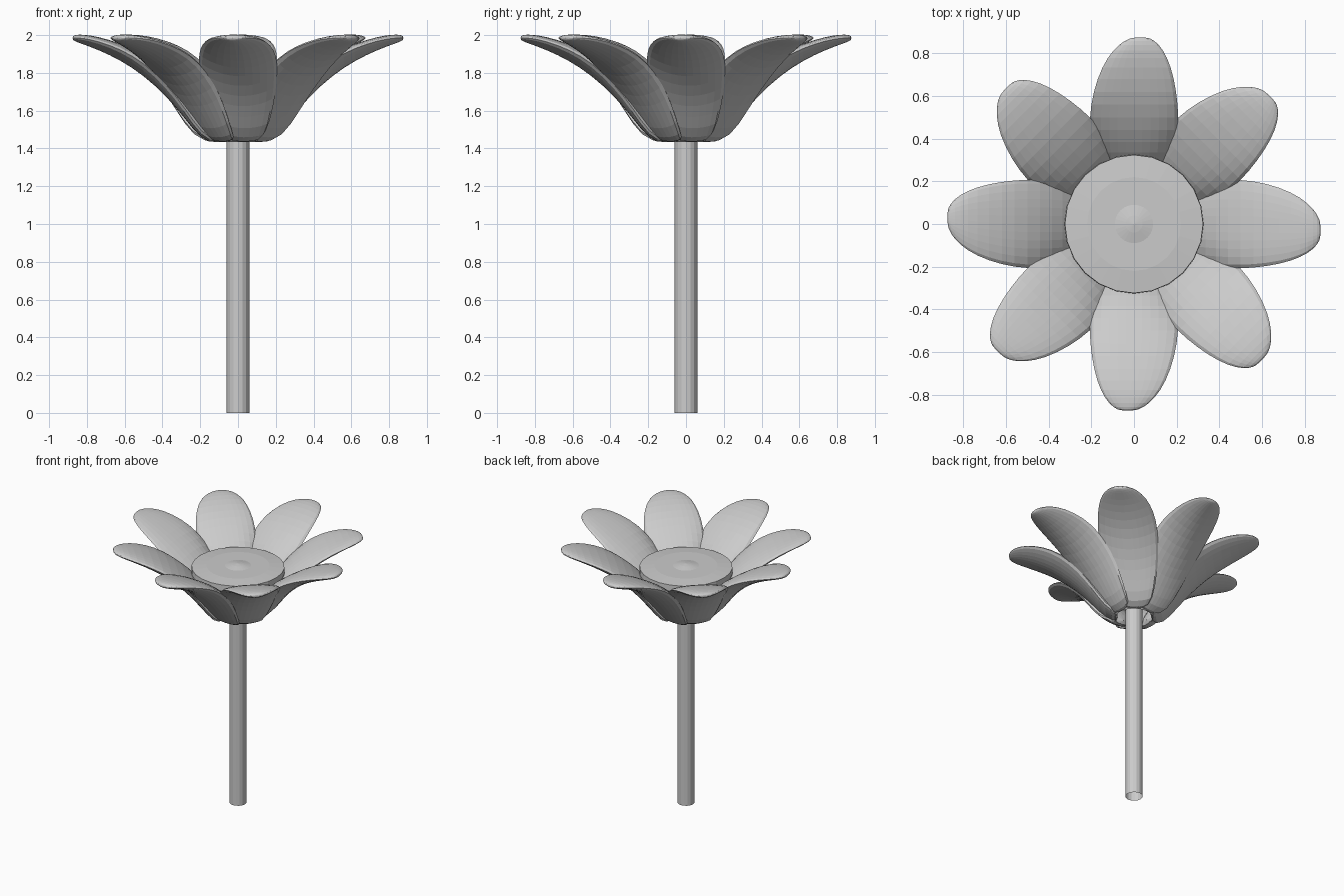
import bpy, bmesh, math

if "Cube" in bpy.data.objects:
    bpy.data.objects.remove(bpy.data.objects["Cube"])

def make_object(name, bm):
    bmesh.ops.recalc_face_normals(bm, faces=bm.faces[:])
    me = bpy.data.meshes.new(name)
    bm.to_mesh(me)
    bm.free()
    ob = bpy.data.objects.new(name, me)
    bpy.context.collection.objects.link(ob)
    return ob

def lathe(name, profile, sides):
    bm = bmesh.new()
    rings = []
    for r, z in profile:
        if r == 0:
            rings.append([bm.verts.new((0, 0, z))] * sides)
        else:
            rings.append([bm.verts.new((r * math.cos(2 * math.pi * i / sides),
                                        r * math.sin(2 * math.pi * i / sides), z))
                          for i in range(sides)])
    for a, b in zip(rings, rings[1:]):
        for i in range(sides):
            j = (i + 1) % sides
            bm.faces.new(list(dict.fromkeys([a[i], a[j], b[j], b[i]])))
    return make_object(name, bm)

# stem: open tube
lathe("stem", [(0.06, 0), (0.06, 1.5)], 16)

# flower centre: bowl with a nearly flat top and a small central bump
lathe("flower_centre", [(0.13, 1.435), (0.2, 1.5), (0.27, 1.62), (0.31, 1.72), (0.326, 1.77),
                        (0.324, 1.81), (0.22, 1.82), (0.09, 1.82), (0.04, 1.83), (0, 1.835)], 24)

# petal rows: radius, lower height, upper height, edge height, half width, drift, roll
ROWS = [(0.11, 1.428, 1.50, 1.45, 0.10, 0.0, 0.12),
        (0.19, 1.440, 1.62, 1.48, 0.170, 0.0, 0.12),
        (0.29, 1.570, 1.745, 1.64, 0.212, 0.0, 0.10),
        (0.38, 1.675, 1.825, 1.755, 0.230, 0.0, 0.07),
        (0.50, 1.784, 1.902, 1.868, 0.236, 0.0, 0.04),
        (0.62, 1.864, 1.957, 1.932, 0.220, -0.004, 0.02),
        (0.74, 1.921, 1.992, 1.972, 0.182, -0.012, 0.01),
        (0.82, 1.950, 2.004, 1.985, 0.130, -0.020, 0.0),
        (0.862, 1.966, 2.002, 1.985, 0.078, -0.026, 0.0),
        (0.876, 1.976, 1.993, 1.985, 0.035, -0.03, 0.0)]
SPANS = 6

def petal(name, angle):
    # lens-shaped cross-sections: convex lower side, flatter upper side
    bm = bmesh.new()
    loops = []
    for r, low, high, edge, w, drift, roll in ROWS:
        loop = []
        for k in range(2 * SPANS):
            under = k <= SPANS
            t = 2 * k / SPANS - 1 if under else 3 - 2 * k / SPANS
            mid = low if under else high
            power = 2 if under else 3
            z = mid + (edge - mid) * abs(t) ** power - roll * w * t
            loop.append(bm.verts.new((r, w * t + drift, z)))
        loops.append(loop)
    for a, b in zip(loops, loops[1:]):
        for k in range(2 * SPANS):
            j = (k + 1) % (2 * SPANS)
            bm.faces.new((a[k], a[j], b[j], b[k]))
    for loop in (loops[0], loops[-1]):
        bm.faces.new(loop)
    ob = make_object(name, bm)
    ob.rotation_euler.z = angle
    sub = ob.modifiers.new("rounding", 'SUBSURF')
    sub.levels = sub.render_levels = 1

# ring of eight petals
for i in range(8):
    petal(f"petal_{i + 1}", i * math.pi / 4)
